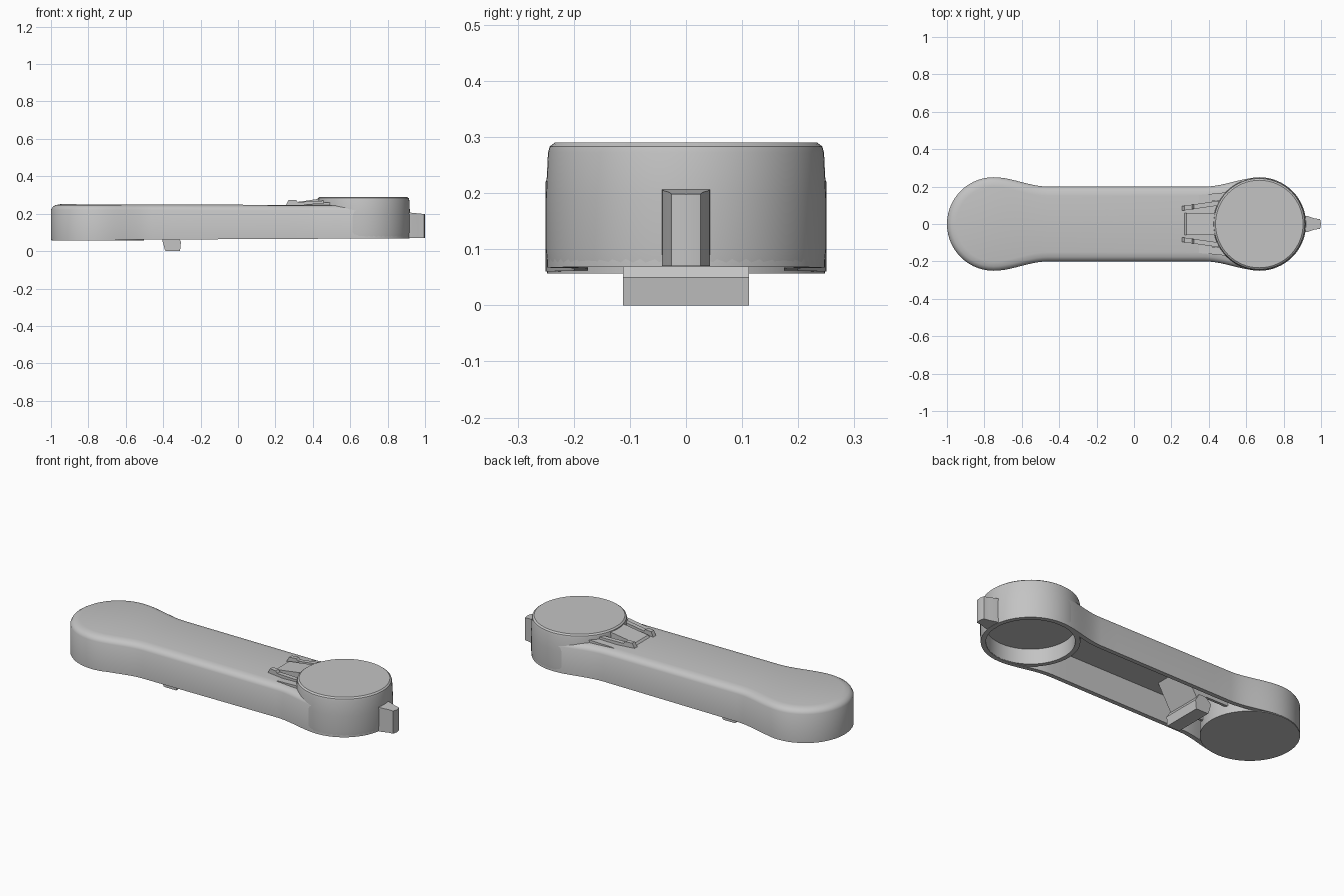
import bpy, bmesh, math
from mathutils import Vector

cube = bpy.data.objects.get("Cube")
if cube:
    bpy.data.objects.remove(cube, do_unlink=True)

grey = bpy.data.materials.new("plain grey")
grey.use_nodes = True
colour = (0.55, 0.55, 0.55, 1)
grey.diffuse_color = colour
grey.node_tree.nodes["Principled BSDF"].inputs["Base Color"].default_value = colour


def finish(name, bm, angle=35):
    bmesh.ops.recalc_face_normals(bm, faces=bm.faces)
    mesh = bpy.data.meshes.new(name)
    bm.to_mesh(mesh)
    bm.free()
    mesh.materials.append(grey)
    obj = bpy.data.objects.new(name, mesh)
    bpy.context.collection.objects.link(obj)
    bpy.ops.object.select_all(action="DESELECT")
    obj.select_set(True)
    bpy.context.view_layer.objects.active = obj
    bpy.ops.object.shade_smooth_by_angle(angle=math.radians(angle))
    return obj


def loft(name, rings):
    """Skin equal rings that start at one tip, and cap both ends with strips."""
    bm = bmesh.new()
    loops = [[bm.verts.new(p) for p in ring] for ring in rings]
    n = len(loops[0])
    for a, b in zip(loops, loops[1:]):
        for i in range(n):
            j = (i + 1) % n
            bm.faces.new((a[i], a[j], b[j], b[i]))
    for loop in (loops[0], loops[-1]):
        for i in range(n // 2):
            quad = [loop[i], loop[i + 1], loop[n - i - 1], loop[-i]]
            bm.faces.new(list(dict.fromkeys(quad)))
    return finish(name, bm)


def drum(name, cx, steps, sides=64):
    turn = [math.tau * i / sides for i in range(sides)]
    return loft(name, [[(cx + r * math.cos(t), r * math.sin(t), z) for t in turn]
                       for r, z in steps])


def prism(name, profile, y0, y1, shift=0.0):
    """Extrude an x,z side profile in y; shift slides its far end sideways."""
    bm = bmesh.new()
    xs = [p[0] for p in profile]
    lo, span = min(xs), max(xs) - min(xs)
    sides = []
    for y in (y0, y1):
        sides.append([bm.verts.new((x, y + shift * (x - lo) / span, z)) for x, z in profile])
    n = len(profile)
    for loop in sides:
        bm.faces.new(loop)
    for i in range(n):
        j = (i + 1) % n
        bm.faces.new((sides[0][i], sides[0][j], sides[1][j], sides[1][i]))
    return finish(name, bm, 20)


# Plan outline: two round ends blended into a straight waist
LEFT, RIGHT, R, WAIST = -0.75, 0.67, 0.25, 0.2


def blend(x0, x1, y0, y1, steps=10):
    for i in range(1, steps):
        t = i / steps
        yield Vector((x0 + (x1 - x0) * t, y0 + (y1 - y0) * t * t * (3 - 2 * t)))


quarter = [math.pi / 2 * i / 14 for i in range(15)]
half = [Vector((LEFT - R * math.cos(t), R * math.sin(t))) for t in quarter]
half += list(blend(LEFT, -0.46, R, WAIST))
half += [Vector((-0.46 + 0.84 * i / 8, WAIST)) for i in range(9)]
half += list(blend(0.38, RIGHT, WAIST, R - 0.002))
half += [Vector((RIGHT + 0.248 * math.sin(t), 0.248 * math.cos(t))) for t in quarter]
outline = half + [Vector((p.x, -p.y)) for p in reversed(half[1:-1])]


def ring(inset, z, slope):
    pts = []
    n = len(outline)
    for i, p in enumerate(outline):
        d = (outline[(i + 1) % n] - outline[i - 1]).normalized()
        q = p + Vector((d.y, -d.x)) * inset
        pts.append((q.x, q.y, z + slope * q.x))
    return pts


# Hollow shell with rounded upper edge
loft("handle_shell", [
    ring(0.025, 0.215, 0), ring(0.025, 0.064, 0.005), ring(0, 0.064, 0.005),
    ring(0, 0.219, -0.002), ring(0.008, 0.234, -0.002),
    ring(0.024, 0.244, -0.002), ring(0.05, 0.248, -0.003)])

# Solid foot at one end, cupped drum at the other
drum("end_foot", LEFT, [(0.246, 0.21), (0.248, 0.057)])
drum("cupped_drum", RIGHT, [
    (0.222, 0.155), (0.222, 0.07), (0.247, 0.07), (0.25, 0.1), (0.25, 0.19),
    (0.246, 0.272), (0.243, 0.283), (0.234, 0.29)])

# Small tab on the drum's outer side
tab = [(0.89, 0.045), (0.93, 0.042), (0.965, 0.03), (0.995, 0.026), (1.0, 0.0)]
tab_plan = tab + [(x, -y) for x, y in reversed(tab[:-1])]
bm = bmesh.new()
low = [bm.verts.new((x, y, 0.07)) for x, y in tab_plan]
high = [bm.verts.new((x, y, 0.208 - 0.1 * (x - 0.9))) for x, y in tab_plan]
bm.faces.new(low)
bm.faces.new(high)
for i in range(len(low)):
    j = (i + 1) % len(low)
    bm.faces.new((low[i], low[j], high[j], high[i]))
finish("drum_tab", bm)

# Raised hinge: a middle tongue and two splayed arms
prism("hinge_tongue", [(0.26, 0.235), (0.28, 0.258), (0.34, 0.266), (0.45, 0.282),
                       (0.45, 0.235)], -0.06, 0.06)
for side, label in ((1, "left"), (-1, "right")):
    prism(f"hinge_arm_{label}", [(0.25, 0.235), (0.27, 0.274), (0.31, 0.274),
                                 (0.32, 0.262), (0.46, 0.27), (0.46, 0.235)],
          side * 0.07, side * 0.095, side * 0.03)
    prism(f"hinge_shoulder_{label}", [(0.3, 0.235), (0.36, 0.25), (0.5, 0.262),
                                      (0.5, 0.235)],
          side * 0.11, side * 0.15, side * 0.02)
    # Ribs from the clip to the foot
    prism(f"clip_rib_{label}", [(-0.54, 0.1), (-0.36, 0.1), (-0.36, 0.216),
                                (-0.54, 0.216)], side * 0.085, side * 0.1)

# Clip hanging under the channel
prism("clip_bar", [(-0.39, 0.003), (-0.38, 0.0), (-0.31, 0.0), (-0.305, 0.05),
                   (-0.33, 0.09), (-0.37, 0.09), (-0.405, 0.06)], -0.112, 0.112)
prism("clip_stem", [(-0.39, 0.06), (-0.33, 0.06), (-0.24, 0.216), (-0.37, 0.216)],
      -0.1, 0.1)
